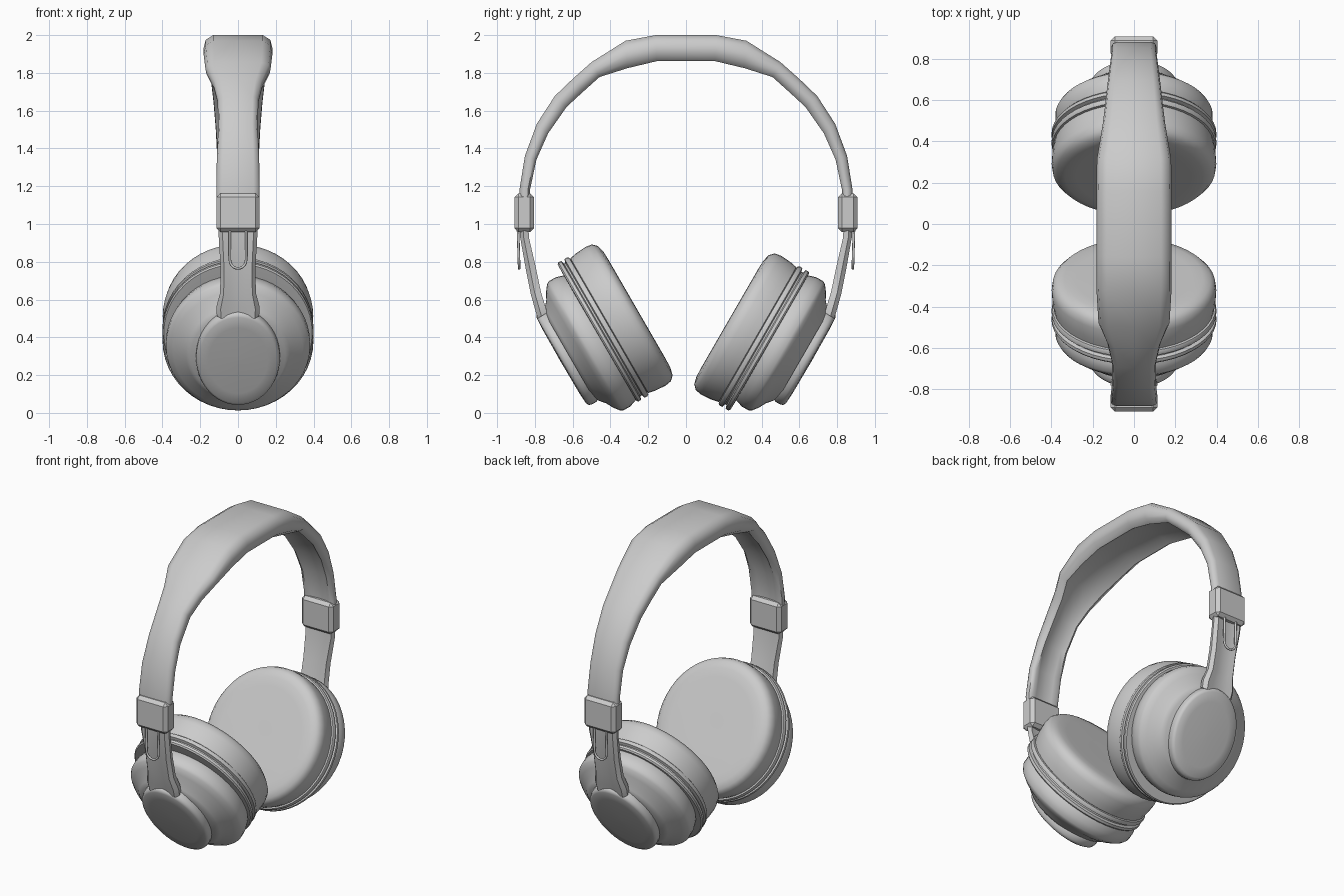
import bpy, bmesh, math

if "Cube" in bpy.data.objects:
    bpy.data.objects.remove(bpy.data.objects["Cube"])

C, S = math.cos(math.radians(30)), 0.5   # ear cups lean 30 degrees


def finish(name, bm, angle=40):
    bmesh.ops.recalc_face_normals(bm, faces=bm.faces)
    me = bpy.data.meshes.new(name)
    bm.to_mesh(me)
    bm.free()
    me.shade_smooth()
    me.set_sharp_from_angle(angle=math.radians(angle))
    ob = bpy.data.objects.new(name, me)
    bpy.context.collection.objects.link(ob)
    return ob


def bridge(bm, rings, cap_ends=True):
    for a, b in zip(rings, rings[1:]):
        n = len(a)
        for i in range(n):
            bm.faces.new((a[i], a[(i + 1) % n], b[(i + 1) % n], b[i]))
    if cap_ends:
        bm.faces.new(rings[0])
        bm.faces.new(rings[-1])


def cup_part(name, side, profile, centre, sx, angle=40, n=48):
    """Elliptical lathe; profile = (radius, distance outward along the cup axis)."""
    bm = bmesh.new()
    rings = []
    for rad, a in profile:
        ring = []
        for i in range(n):
            t = 2 * math.pi * i / n
            r = centre + rad * math.sin(t)
            ring.append(bm.verts.new((rad * sx * math.cos(t), side * (C * a + S * r), C * r - S * a)))
        rings.append(ring)
    bridge(bm, rings)
    return finish(name, bm, angle)


def band(name, stations, section, angle=50):
    """Loft; station = (outer y, outer z, inner y, inner z, half width)."""
    bm = bmesh.new()
    rings = []
    for oy, oz, iy, iz, w in stations:
        rings.append([bm.verts.new((f * w, oy + (iy - oy) * t, oz + (iz - oz) * t)) for f, t in section])
    bridge(bm, rings)
    return finish(name, bm, angle)


# Headband: half path, with separate back and front half widths
half = [(.882, 1.10, .828, 1.10, .11, .112), (.882, 1.18, .826, 1.18, .11, .115),
        (.853, 1.36, .792, 1.34, .11, .112), (.79, 1.53, .73, 1.48, .118, .105),
        (.695, 1.677, .632, 1.62, .13, .108), (.60, 1.768, .545, 1.70, .14, .13),
        (.50, 1.857, .458, 1.778, .152, .172), (.32, 1.97, .31, 1.825, .18, .182),
        (.16, 2.0, .155, 1.862, .182, .182)]
path = [(a, b, c, d, w) for a, b, c, d, w, _ in half]
path += [(-a, b, -c, d, w) for a, b, c, d, _, w in reversed(half)]
pad_section = [(-.72, 0), (0, 0), (.72, 0), (.94, .18), (1, .5), (.97, .8), (.78, 1),
               (.5, .8), (0, .72), (-.5, .8), (-.78, 1), (-.97, .8), (-1, .5), (-.94, .18)]
band("headband", path, pad_section)

arm_section = [(-.8, 0), (-.45, .12), (0, .22), (.45, .12), (.8, 0), (1, .4), (.9, 1),
               (.4, .8), (-.4, .8), (-.9, 1), (-1, .4)]
arm = [(.882, 1.06, .835, 1.06, .105), (.878, .93, .832, .93, .102), (.848, .76, .795, .77, .092),
       (.822, .63, .768, .64, .095), (.80, .55, .748, .575, .115), (.785, .50, .735, .53, .112)]

pad = [(.001, -.045), (.30, -.05), (.355, -.048), (.395, -.038), (.418, -.015), (.424, .02),
       (.42, .08), (.412, .12), (.385, .135)]
ring = [(.38, .12), (.42, .125), (.425, .135), (.424, .15), (.405, .156), (.405, .165),
        (.424, .171), (.425, .187), (.418, .195), (.37, .197)]
shell = [(.37, .18), (.383, .20), (.395, .24), (.395, .28), (.385, .297), (.355, .32),
         (.315, .342), (.285, .368), (.26, .385)]
disc = [(.25, .36), (.275, .366), (.283, .38), (.283, .41), (.277, .425), (.262, .433),
        (.20, .437), (.001, .439)]

for side, label, offset in ((1, "back", .548), (-1, "front", .603)):
    # Ear cup: cushion and trim ring sit a little higher on the front cup
    cup_part(label + "_ear_cushion", side, pad, offset, .94)
    cup_part(label + "_trim_ring", side, ring, offset, .94)
    cup_part(label + "_cup_shell", side, shell, .572, .965, 60)
    cup_part(label + "_cup_cap", side, disc, .571, .785, 50)

    # Arm joining the slider to the cup
    band(label + "_cup_arm", [(side * a, b, side * c, d, w) for a, b, c, d, w in arm], arm_section)

    # Chamfered slider block
    bm = bmesh.new()
    bmesh.ops.create_cube(bm, size=1)
    for v in bm.verts:
        v.co = (v.co.x * .226, side * .857 + v.co.y * .102, 1.06 + v.co.z * .205)
    bmesh.ops.bevel(bm, geom=bm.edges[:], offset=.02, segments=1, affect='EDGES')
    finish(label + "_slider", bm, 20)

    # Wire loop hanging from the slider
    pts = [(-.043, .98)] + [(-.043 * math.cos(math.pi * i / 10), .81 - .045 * math.sin(math.pi * i / 10))
                            for i in range(11)] + [(.043, .98)]
    cu = bpy.data.curves.new(label + "_wire_loop", 'CURVE')
    cu.dimensions = '3D'
    cu.bevel_depth = .007
    cu.bevel_resolution = 2
    sp = cu.splines.new('POLY')
    sp.points.add(len(pts) - 1)
    for p, (x, z) in zip(sp.points, pts):
        p.co = (x, side * (.883 + (z - .76) * .03), z, 1)
    bpy.context.collection.objects.link(bpy.data.objects.new(label + "_wire_loop", cu))
